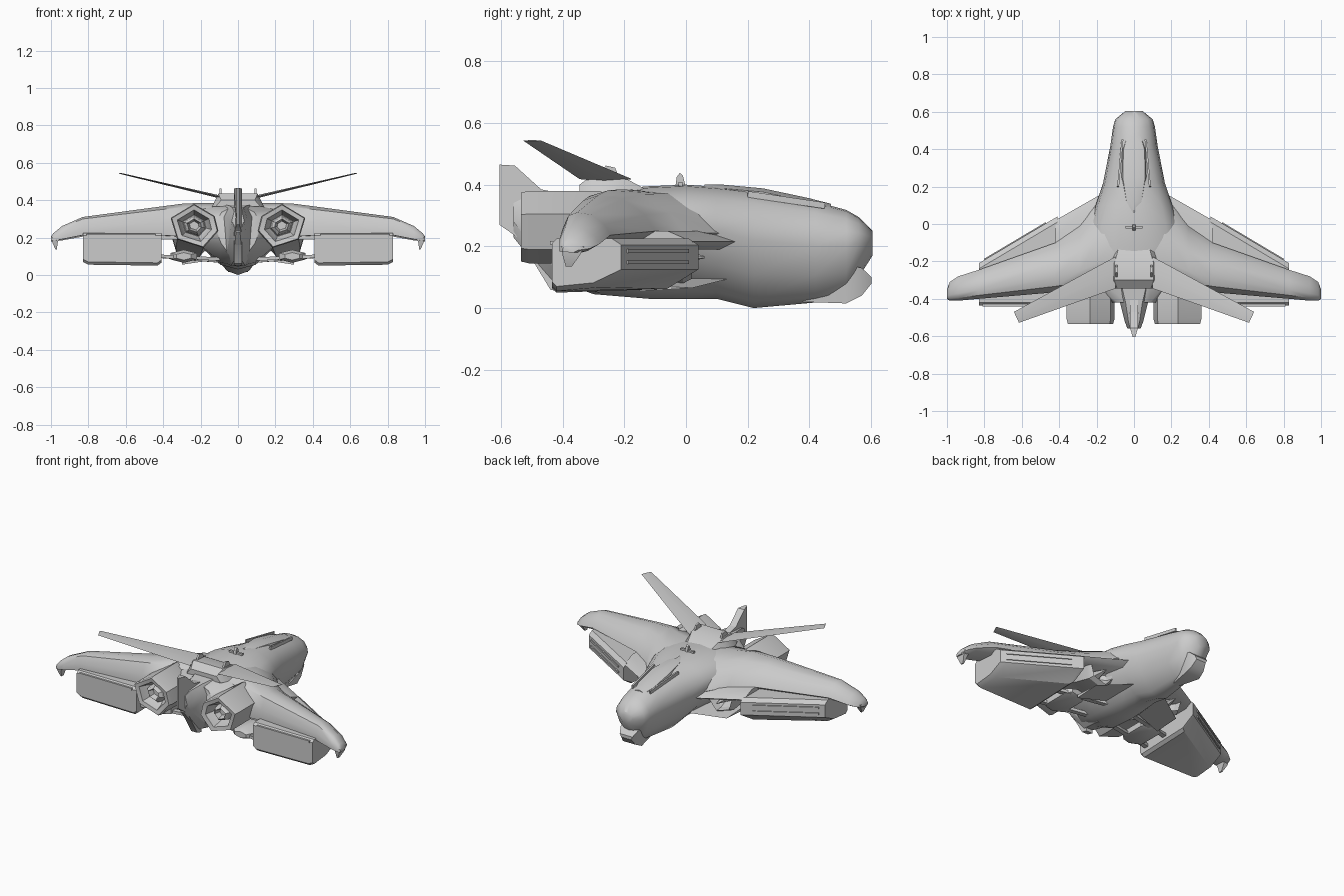
import bpy, bmesh, math
from mathutils import Vector

if "Cube" in bpy.data.objects:
    bpy.data.objects.remove(bpy.data.objects["Cube"])


def loft(name, rings, mirror=False, angle=30):
    """Skin a list of equal-length point rings, capping both ends."""
    bm = bmesh.new()
    vs = [[bm.verts.new(p) for p in r] for r in rings]
    n = len(rings[0])
    for a, b in zip(vs, vs[1:]):
        for i in range(n):
            j = (i + 1) % n
            bm.faces.new((a[i], a[j], b[j], b[i]))
    bm.faces.new(vs[0])
    bm.faces.new(vs[-1])
    bmesh.ops.recalc_face_normals(bm, faces=bm.faces)
    me = bpy.data.meshes.new(name)
    bm.to_mesh(me)
    bm.free()
    ob = bpy.data.objects.new(name, me)
    bpy.context.collection.objects.link(ob)
    if mirror:
        ob.modifiers.new("Mirror", 'MIRROR')
    bpy.ops.object.select_all(action='DESELECT')
    ob.select_set(True)
    bpy.context.view_layer.objects.active = ob
    bpy.ops.object.shade_smooth_by_angle(angle=math.radians(angle))
    return ob


def plate_x(name, profile, x0, x1, mirror=False):
    """Extrude a (y, z) profile from x0 to x1."""
    return loft(name, [[(x, y, z) for y, z in profile] for x in (x0, x1)], mirror)


def bar(name, a, b, w, h, mirror=True):
    """Rectangular bar between two points."""
    a, b = Vector(a), Vector(b)
    side = (b - a).cross(Vector((0, 0, 1))).normalized() * w / 2
    up = side.cross(b - a).normalized() * h / 2
    return loft(name, [[p + side + up, p - side + up, p - side - up, p + side - up]
                       for p in (a, b)], mirror)


# Fuselage: faceted sections (y, half width, top, middle, bottom)
def hull(y, w, top, mid, bot):
    u, d = top - mid, mid - bot
    half = [(.32 * w, top - .04 * u), (.72 * w, top - .25 * u), (.94 * w, mid + .4 * u),
            (w, mid), (.76 * w, mid - .5 * d), (.36 * w, mid - .9 * d)]
    return ([(0, y, top)] + [(x, y, z) for x, z in half] + [(0, y, bot)]
            + [(-x, y, z) for x, z in reversed(half)])


loft("fuselage", [hull(*s) for s in (
    (.605, .045, .25, .215, .17), (.56, .10, .295, .21, .10), (.52, .112, .318, .20, .03),
    (.42, .126, .345, .20, .018), (.22, .165, .38, .22, 0), (.10, .205, .393, .25, .03),
    (0, .235, .40, .27, .03), (-.12, .26, .395, .27, .03), (-.30, .26, .38, .27, .045),
    (-.42, .12, .365, .25, .09))], angle=45)

# Chin under the nose
loft("nose_chin", [[(s * w, y, z) for s, z in ((1, t), (.75, b), (-.75, b), (-1, t))]
                   for y, w, t, b in ((.602, .045, .10, .08), (.57, .06, .13, .04),
                                      (.52, .07, .14, .015), (.38, .03, .10, .02))])

# Canopy: shallow raised shell on the forward back
loft("canopy", [[(s * w, y, z - d) for s, d in
                 ((-1, .05), (-.8, .012), (0, 0), (.8, .012), (1, .05))]
                for y, w, z in ((.47, .045, .338), (.40, .07, .356), (.25, .075, .388),
                                (.12, .05, .400), (.06, .02, .40))])
bar("canopy_rail", (.062, .45, .332), (.085, .2, .369), .01, .02)


# Main wing: rounded aerofoil (x, leading y, trailing y, top, bottom)
def aerofoil(x, le, te, top, bot):
    c, h = le - te, top - bot
    return [(x, le, bot + .3 * h), (x, le - .12 * c, bot + .62 * h),
            (x, le - .4 * c, bot + .93 * h), (x, le - .7 * c, top),
            (x, te + .12 * c, bot + .9 * h), (x, te, bot + .5 * h),
            (x, te, bot + .08 * h), (x, le - .3 * c, bot)]


loft("wing", [aerofoil(*s) for s in (
    (.08, .20, -.345, .385, .18), (.19, .12, -.35, .385, .18), (.29, -.01, -.355, .382, .19),
    (.42, -.10, -.365, .365, .20), (.83, -.245, -.40, .31, .205),
    (.94, -.28, -.41, .262, .185), (.985, -.31, -.41, .225, .18),
    (1.0, -.35, -.40, .205, .18))], True, 45)
# Hooked wing tip
loft("wing_tip_claw", [[(x - w, y0, z), (x + w, y0, z), (x + w, y1, z), (x - w, y1, z)]
                       for x, w, y0, y1, z in ((.975, .02, -.33, -.405, .20),
                                               (.978, .013, -.345, -.40, .17),
                                               (.972, .004, -.37, -.39, .135))], True)

# Thin inner wing strake ahead of the wing root
loft("inner_strake", [[(x, le, .215), (x, le - .08, .25), (x, -.34, .25),
                       (x, -.34, .19), (x, le - .05, .19)]
                      for x, le in ((.14, .18), (.42, .02))], True)


# Slab pod under each wing, with a blunt slotted leading edge
def slab(x, le, bot):
    return [(x, le - .03, .225), (x, le, .205), (x, le, .125), (x, le - .09, bot + .012),
            (x, -.42, bot), (x, -.435, bot + .015), (x, -.435, .21), (x, -.42, .225)]


loft("underwing_pod", [slab(*s) for s in ((.41, .04, .065), (.43, .028, .05),
                                          (.80, -.192, .055), (.83, -.21, .07))], True)
for z in (.148, .185):
    bar("pod_slot_rail", (.47, .004, z), (.80, -.192, z), .012, .012)
bar("pod_rear_lip", (.44, -.435, .212), (.81, -.435, .212), .012, .012)

# Engines: skewed hexagon running from a small intake to a recessed nozzle
HEX = ((0, .115), (-.11, .05), (-.13, -.03), (-.05, -.12), (.09, -.075), (.125, .04))


def hex_ring(y, s, x=.235, z=.265):
    return [(x + s * a, y, z + s * b) for a, b in HEX]


loft("engine", [hex_ring(*s) for s in (
    (-.06, .2, .26, .17), (-.02, .55, .26, .17), (.02, .62, .26, .17), (-.01, .75, .26, .17),
    (-.14, .92, .25, .21), (-.28, 1.0), (-.51, 1.0), (-.535, .95), (-.53, .72),
    (-.48, .6), (-.46, .5))], True)
# Nozzle cone and intake spike
loft("nozzle_cone", [hex_ring(-.45, .5), hex_ring(-.50, .42), hex_ring(-.515, .3),
                     hex_ring(-.48, .2)], True)
loft("intake_spike", [hex_ring(-.06, .3, .26, .17), hex_ring(.06, .03, .26, .165)], True)

# Central tail boom and fin
loft("tail_boom", [[(s * w, y, z) for s, z in
                    ((.6, t), (1, t - .06), (.8, b + .05), (.3, b),
                     (-.3, b), (-.8, b + .05), (-1, t - .06), (-.6, t))]
                   for y, w, t, b in ((-.28, .13, .38, .05), (-.42, .075, .37, .075),
                                      (-.52, .05, .36, .18), (-.56, .035, .34, .23))])
FIN = ((-.605, .465), (-.555, .462), (-.47, .385), (-.40, .37), (-.40, .05),
       (-.44, .06), (-.54, .225), (-.605, .27))
loft("tail_fin", [[(s * w * (.3 if y < -.6 else 1), y, z) for y, z in FIN]
                  for s, w in ((-1, .022), (1, .022))])

# Dorsal housing that carries the tail planes
loft("dorsal_housing", [[(s * w, y, z) for s, z in
                         ((1, .365), (.75, t), (-.75, t), (-1, .365))]
                        for y, w, t in ((-.13, .11, .385), (-.21, .14, .428),
                                        (-.30, .14, .435), (-.345, .12, .40))])
plate_x("dorsal_ridge", ((-.215, .42), (-.23, .455), (-.26, .462), (-.285, .43)), .087, .098, True)

# Slanted thin tail planes with a cropped tip
loft("tail_plane", [[(x0, le, z), ((x0 + x1) / 2, (le + te) / 2, z + t), (x1, te, z),
                     ((x0 + x1) / 2, (le + te) / 2, z - t)]
                    for x0, x1, le, te, z, t in ((.10, .10, -.175, -.345, .418, .008),
                                                 (.642, .615, -.47, -.528, .543, .002))], True)

# Small dorsal sensor
plate_x("sensor_mast", ((.0, .39), (-.01, .43), (-.02, .438), (-.03, .425), (-.035, .39)), -.008, .008)
bar("sensor_crossbar", (-.045, -.018, .402), (.045, -.018, .402), .014, .014, False)

# Belly struts, vanes and pods linking hull, engine and slab
bar("belly_strut_front", (.10, -.12, .075), (.42, -.22, .10), .03, .018)
bar("belly_strut_rear", (.10, -.30, .085), (.42, -.38, .10), .03, .018)
loft("belly_vane", [[(x, le, z), (x, te, z + .01), (x, te, z - .01)]
                    for x, le, te, z in ((.10, .14, -.10, .095), (.30, .02, -.15, .065))], True)
loft("belly_pod", [[(.29 + a * w, y, .10 + b * w * .5) for a, b in
                    ((1, .5), (0, 1), (-1, .5), (-1, -.5), (0, -1), (1, -.5))]
                   for y, w in ((-.16, .04), (-.20, .07), (-.36, .07), (-.39, .04))], True)
